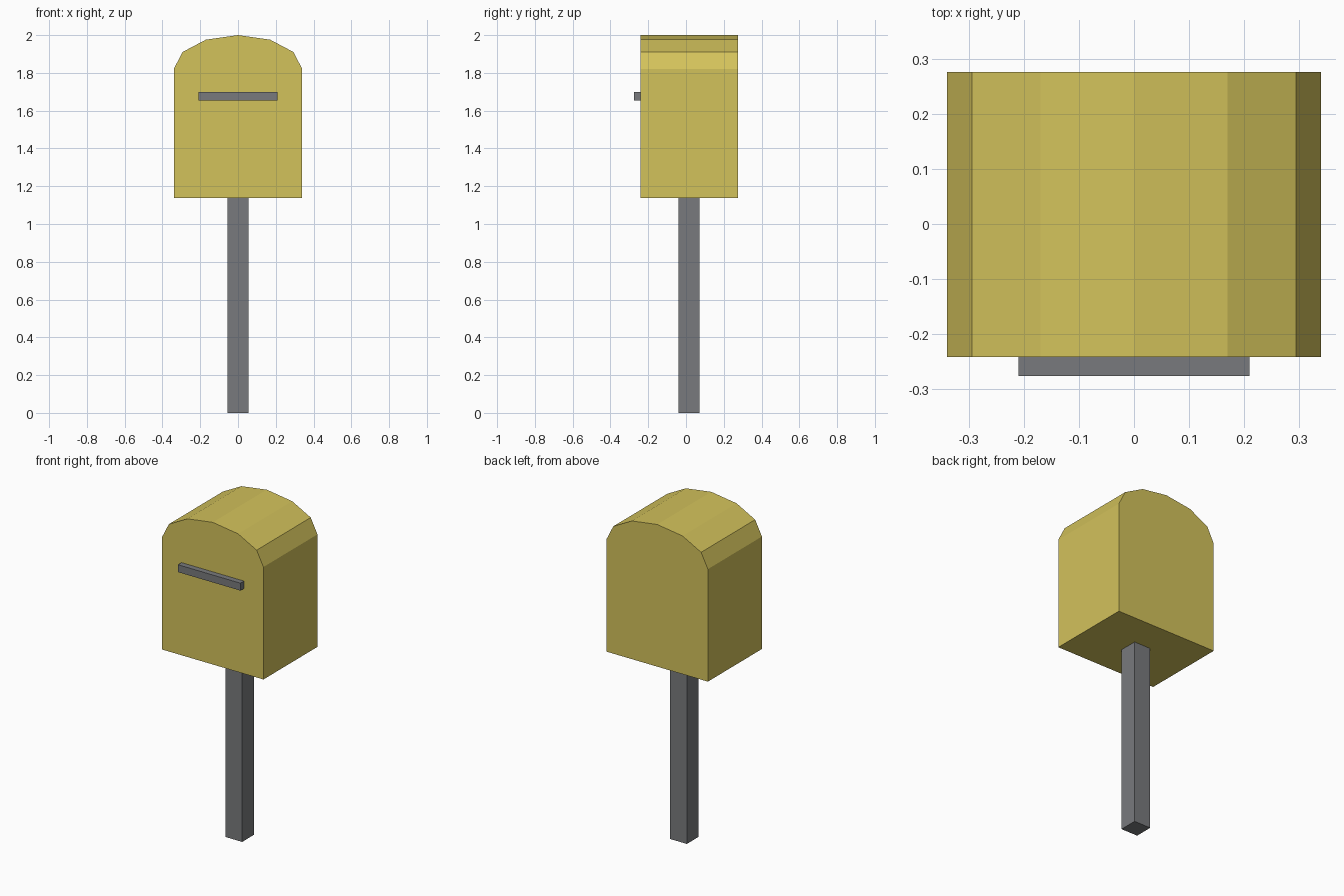
import bpy
import bmesh
import math

cube = bpy.data.objects.get("Cube")
if cube:
    bpy.data.objects.remove(cube, do_unlink=True)


def make_material(name, rgb):
    mat = bpy.data.materials.new(name)
    mat.use_nodes = True
    colour = (*rgb, 1.0)
    mat.diffuse_color = colour
    mat.node_tree.nodes["Principled BSDF"].inputs["Base Color"].default_value = colour
    return mat


def extrude_profile(name, profile, y_front, y_back, mat):
    """Solid made by sweeping an x-z outline from front to back."""
    bm = bmesh.new()
    face = bm.faces.new([bm.verts.new((x, y_front, z)) for x, z in profile])
    swept = bmesh.ops.extrude_face_region(bm, geom=[face])["geom"]
    verts = [v for v in swept if isinstance(v, bmesh.types.BMVert)]
    bmesh.ops.translate(bm, verts=verts, vec=(0, y_back - y_front, 0))
    bmesh.ops.recalc_face_normals(bm, faces=bm.faces)
    mesh = bpy.data.meshes.new(name)
    bm.to_mesh(mesh)
    bm.free()
    mesh.materials.append(mat)
    obj = bpy.data.objects.new(name, mesh)
    bpy.context.collection.objects.link(obj)
    return obj


def rectangle(half_width, z_low, z_high):
    return [(-half_width, z_low), (half_width, z_low),
            (half_width, z_high), (-half_width, z_high)]


yellow = make_material("mustard yellow", (0.65, 0.54, 0.105))
grey = make_material("steel grey", (0.19, 0.195, 0.205))

# Box with a six-sided elliptical arch on top
half_width, bottom, shoulder, rise = 0.34, 1.138, 1.82, 0.18
arch = [(half_width * math.cos(i * math.pi / 6),
         shoulder + rise * math.sin(i * math.pi / 6)) for i in range(7)]
outline = [(-half_width, bottom), (half_width, bottom)] + arch
extrude_profile("letter_box", outline, -0.242, 0.276, yellow)

# Square post under the box
extrude_profile("post", rectangle(0.056, 0.0, bottom), -0.04, 0.072, grey)

# Bar across the front
extrude_profile("letter_slot", rectangle(0.21, 1.655, 1.7), -0.276, -0.242, grey)
